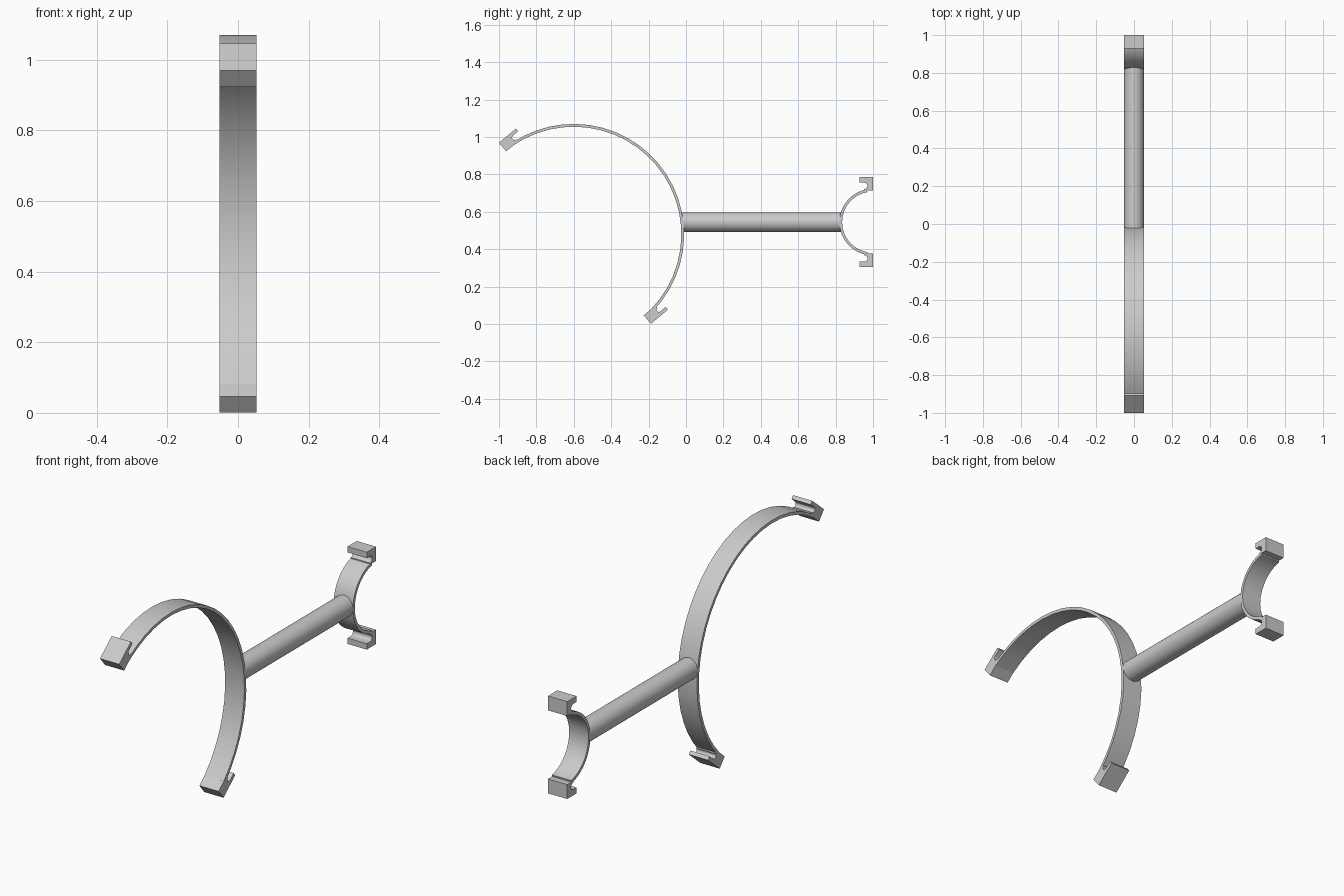
import bpy, bmesh, math

cube = bpy.data.objects.get("Cube")
if cube:
    bpy.data.objects.remove(cube, do_unlink=True)

HALF = 0.0525   # half width of the strips, also the rod radius
WALL = 0.015    # strip thickness

grey = bpy.data.materials.new("plain grey")
grey.use_nodes = True
colour = (0.6, 0.6, 0.6, 1)
grey.diffuse_color = colour
grey.node_tree.nodes["Principled BSDF"].inputs["Base Color"].default_value = colour


def finish(obj):
    obj.data.materials.append(grey)
    bpy.ops.object.select_all(action="DESELECT")
    obj.select_set(True)
    bpy.context.view_layer.objects.active = obj
    bpy.ops.object.shade_smooth_by_angle(angle=math.radians(30))


def extrude_profile(name, points, centre, turn):
    """Extrude a (u, v) outline across x, with u turned from +y towards +z."""
    c, s = math.cos(turn), math.sin(turn)
    bm = bmesh.new()
    verts = [bm.verts.new((-HALF, centre[0] + u * c - v * s, centre[1] + u * s + v * c))
             for u, v in points]
    face = bm.faces.new(verts)
    new = bmesh.ops.extrude_face_region(bm, geom=[face])["geom"]
    moved = [g for g in new if isinstance(g, bmesh.types.BMVert)]
    bmesh.ops.translate(bm, verts=moved, vec=(2 * HALF, 0, 0))
    bmesh.ops.recalc_face_normals(bm, faces=bm.faces)
    mesh = bpy.data.meshes.new(name)
    bm.to_mesh(mesh)
    bm.free()
    obj = bpy.data.objects.new(name, mesh)
    bpy.context.collection.objects.link(obj)
    finish(obj)


def arc(radius, start, end, steps, u=0, v=0):
    angles = [math.radians(start + (end - start) * i / steps) for i in range(steps + 1)]
    return [(u + radius * math.cos(a), v + radius * math.sin(a)) for a in angles]


def clamp(name, centre, turn, radius, trim, end, tip, low, high, notch):
    # open half ring
    strip = arc(radius, 90 + trim, 270 - trim, 24)
    strip += arc(radius - WALL, 270 - trim, 90 + trim, 24)
    extrude_profile(name + "_ring", strip, centre, turn)
    # hooked block with a rounded groove, mirrored to both ends
    nu, nv, nr = notch
    hook = [(end, low), (end, high), (tip, high), (tip, nv + nr)]
    hook += arc(nr, 90, -90, 8, nu, nv) + [(nu, low)]
    for side, sign in (("first", 1), ("second", -1)):
        extrude_profile(f"{name}_{side}_hook", [(u, v * sign) for u, v in hook], centre, turn)


# large tilted clamp at the front, small upright clamp at the back
clamp("large_clamp", (-0.60, 0.48), math.radians(220), 0.59, 6,
      -0.008, -0.127, 0.572, 0.632, (-0.09, 0.60, 0.013))
clamp("small_clamp", (0.998, 0.545), 0, 0.178, 10,
      0.002, -0.07, 0.169, 0.24, (-0.045, 0.194, 0.017))

# rod joining the clamps
front, back = -0.024, 0.831
bpy.ops.mesh.primitive_cylinder_add(vertices=32, radius=HALF, depth=back - front,
                                    location=(0, (front + back) / 2, 0.545),
                                    rotation=(math.pi / 2, 0, 0))
rod = bpy.context.object
rod.name = "connecting_rod"
finish(rod)
